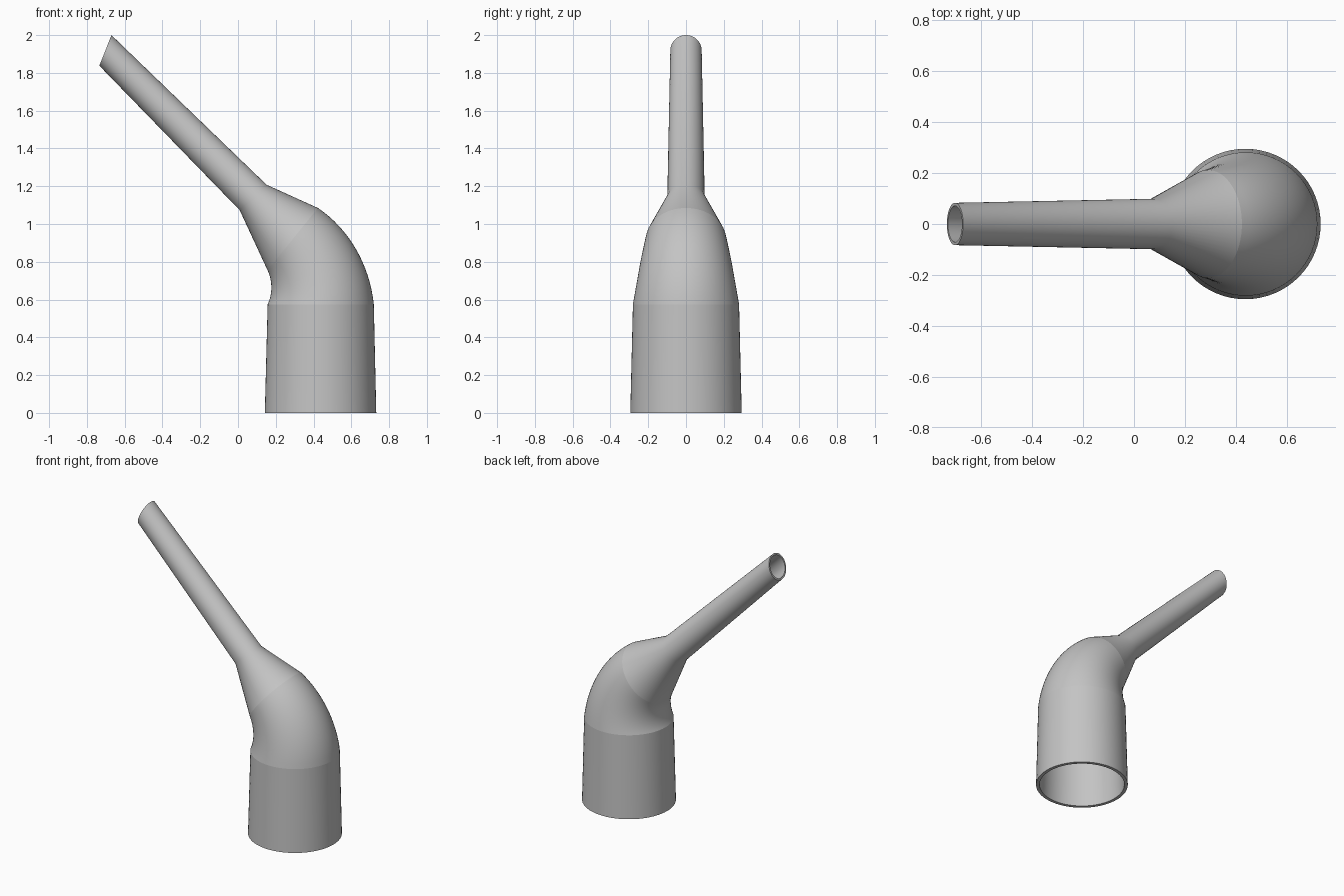
import bpy, bmesh, math
from mathutils import Vector

cube = bpy.data.objects.get("Cube")
if cube:
    bpy.data.objects.remove(cube, do_unlink=True)

SIDES = 64
BEND = math.radians(51)
ELBOW_STEPS = 16

grey = bpy.data.materials.new("plain_grey")
grey.use_nodes = True
colour = (0.55, 0.55, 0.55, 1)
grey.diffuse_color = colour
grey.node_tree.nodes["Principled BSDF"].inputs["Base Color"].default_value = colour


def section(inner, outer, width):
    """Cross-section: centre, half span in the xz plane, half width in y."""
    a, b = Vector((inner[0], 0, inner[1])), Vector((outer[0], 0, outer[1]))
    return (a + b) / 2, (b - a) / 2, width


# Sections run from the wide socket up to the slanted mouth of the thin pipe
sections = [section((0.142, 0), (0.732, 0), 0.295)]

# Tapering elbow, starting at the top of the socket
for i in range(ELBOW_STEPS + 1):
    f = i / ELBOW_STEPS
    t = BEND * f
    r = 0.281 + (0.212 - 0.281) * f
    centre = Vector((0.038 + 0.40 * math.cos(t), 0, 0.575 + 0.444 * math.sin(t)))
    sections.append((centre, Vector((math.cos(t), 0, math.sin(t))) * r, r))

# Cone and thin pipe
sections.append(section((0.009, 1.073), (0.151, 1.208), 0.099))
sections.append(section((-0.734, 1.838), (-0.67, 2.0), 0.083))

bm = bmesh.new()


def ring(sec, scale):
    centre, span, width = sec
    verts = []
    for k in range(SIDES):
        a = math.tau * k / SIDES
        p = centre + scale * (span * math.cos(a) + Vector((0, width * math.sin(a), 0)))
        verts.append(bm.verts.new(p))
    return verts


# Outer skin, then the bore running back down, closed at both rims
last = len(sections) - 1
wall = [0.925 + (0.86 - 0.925) * i / last for i in range(last + 1)]
outside = [ring(s, 1) for s in sections]
bore = [ring(s, w) for s, w in zip(sections, wall)]
loop = outside + bore[::-1]
for i, low in enumerate(loop):
    high = loop[(i + 1) % len(loop)]
    for k in range(SIDES):
        n = (k + 1) % SIDES
        bm.faces.new((low[k], low[n], high[n], high[k])).smooth = True

# Crisp creases at the rims and at both ends of the elbow
for rings in (outside, bore):
    for i in (0, 1, 1 + ELBOW_STEPS, last):
        for k in range(SIDES):
            edge = bm.edges.get((rings[i][k], rings[i][(k + 1) % SIDES]))
            edge.smooth = False

bmesh.ops.recalc_face_normals(bm, faces=bm.faces)
mesh = bpy.data.meshes.new("bent_nozzle")
bm.to_mesh(mesh)
bm.free()
mesh.materials.append(grey)
nozzle = bpy.data.objects.new("bent_nozzle", mesh)
bpy.context.scene.collection.objects.link(nozzle)
